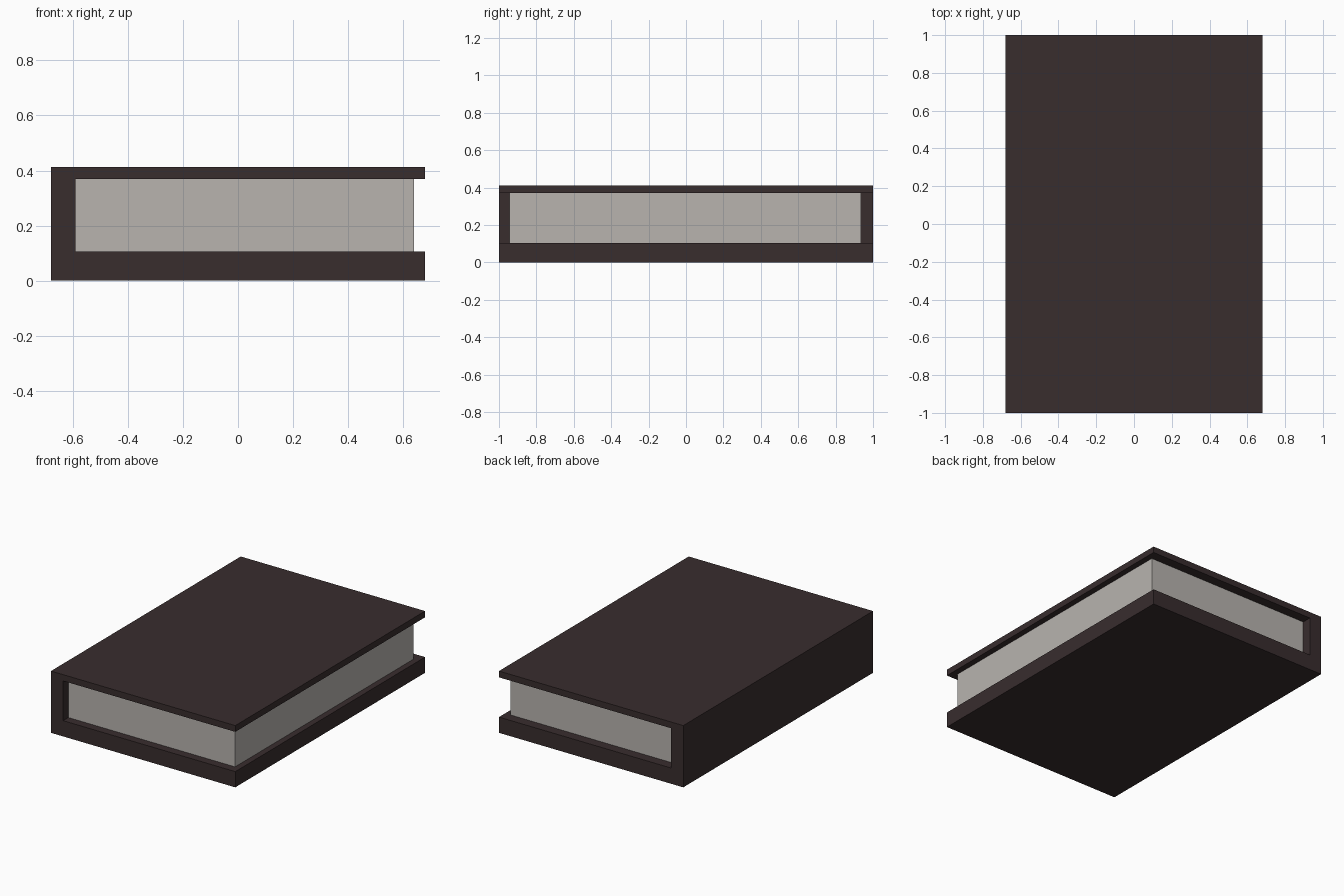
import bpy, bmesh

if "Cube" in bpy.data.objects:
    bpy.data.objects.remove(bpy.data.objects["Cube"])


def material(name, rgb):
    m = bpy.data.materials.new(name)
    m.diffuse_color = (*rgb, 1.0)
    m.use_nodes = True
    m.node_tree.nodes["Principled BSDF"].inputs["Base Color"].default_value = m.diffuse_color
    return m


def extrude_profile(name, profile, y0, y1, mat):
    """Extrude an (x, z) outline along y into a closed solid."""
    bm = bmesh.new()
    face = bm.faces.new([bm.verts.new((x, y0, z)) for x, z in profile])
    ext = bmesh.ops.extrude_face_region(bm, geom=[face])
    moved = [g for g in ext["geom"] if isinstance(g, bmesh.types.BMVert)]
    bmesh.ops.translate(bm, verts=moved, vec=(0, y1 - y0, 0))
    bmesh.ops.recalc_face_normals(bm, faces=bm.faces)
    mesh = bpy.data.meshes.new(name)
    bm.to_mesh(mesh)
    bm.free()
    mesh.materials.append(mat)
    obj = bpy.data.objects.new(name, mesh)
    bpy.context.collection.objects.link(obj)
    return obj


cover_mat = material("dark brown cover", (0.040, 0.026, 0.027))
page_mat = material("pale grey paper", (0.48, 0.455, 0.43))

W, H = 0.68, 0.412            # half width and height of the book
LOW, HIGH, SPINE = 0.105, 0.37, -0.59   # inner faces of the cover

# C-shaped cover: thick back board, spine and thin front board
extrude_profile("cover", [(-W, 0), (W, 0), (W, LOW), (SPINE, LOW),
                          (SPINE, HIGH), (W, HIGH), (W, H), (-W, H)],
                -1.0, 1.0, cover_mat)

# Page block, set in from the cover edges
extrude_profile("pages", [(SPINE, LOW), (0.64, LOW), (0.64, HIGH), (SPINE, HIGH)],
                -0.945, 0.935, page_mat)
